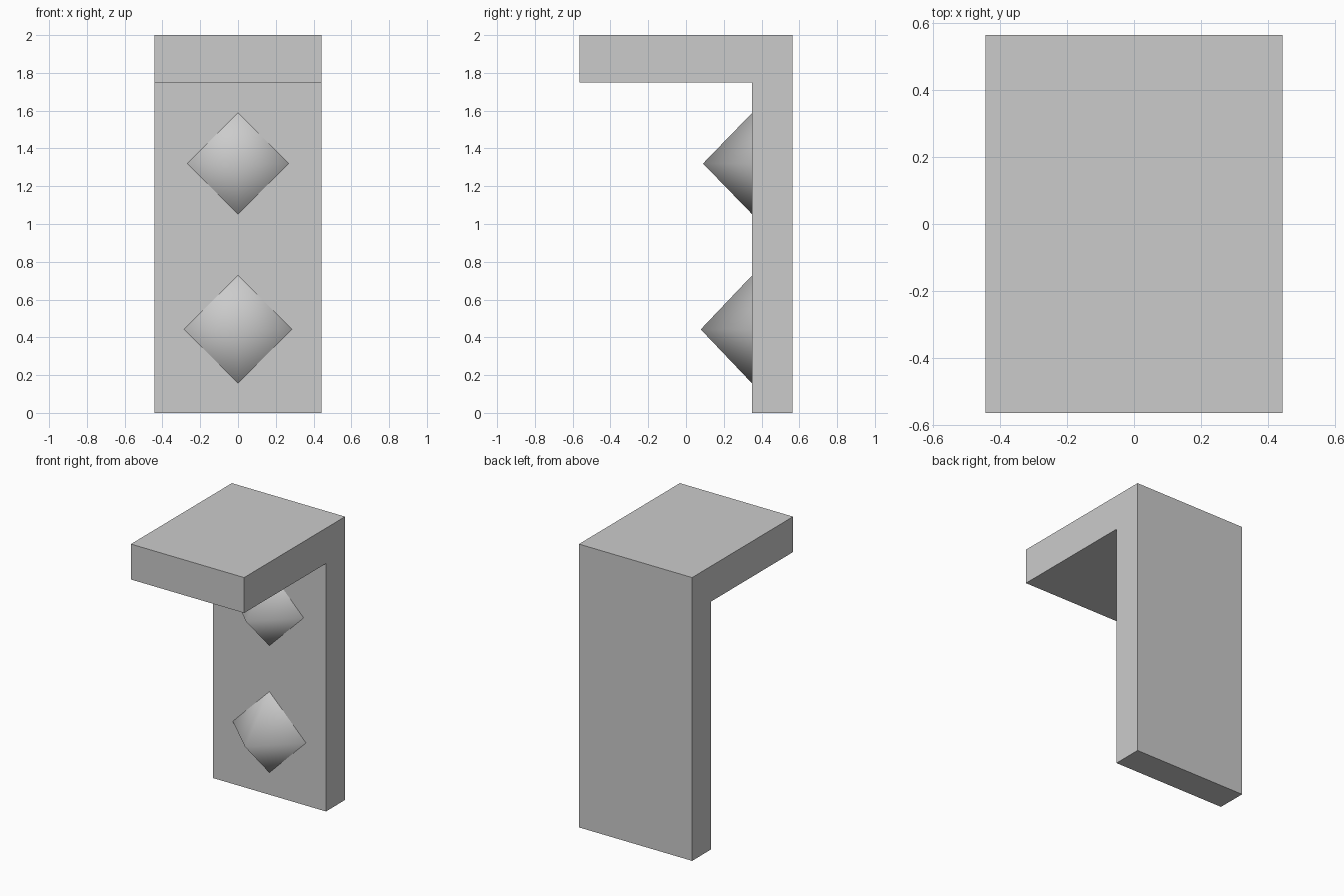
import bpy
import bmesh

cube = bpy.data.objects.get("Cube")
if cube:
    bpy.data.objects.remove(cube, do_unlink=True)

# One plain grey for everything
grey = bpy.data.materials.new("plain_grey")
grey.use_nodes = True
colour = (0.6, 0.6, 0.6, 1)
grey.diffuse_color = colour
grey.node_tree.nodes["Principled BSDF"].inputs["Base Color"].default_value = colour

HALF_WIDTH = 0.442
WALL_Y = 0.35


def finish(name, bm, smooth=False):
    mesh = bpy.data.meshes.new(name)
    for face in bm.faces:
        face.smooth = smooth
    bm.to_mesh(mesh)
    bm.free()
    mesh.materials.append(grey)
    obj = bpy.data.objects.new(name, mesh)
    bpy.context.collection.objects.link(obj)
    return obj


# Bracket: upright panel and overhanging slab from one L profile
profile = [(0.563, 0), (0.563, 2), (-0.563, 2), (-0.563, 1.75), (WALL_Y, 1.75), (WALL_Y, 0)]
bm = bmesh.new()
side = bm.faces.new([bm.verts.new((-HALF_WIDTH, y, z)) for y, z in profile])
swept = bmesh.ops.extrude_face_region(bm, geom=[side])["geom"]
bmesh.ops.translate(bm, vec=(2 * HALF_WIDTH, 0, 0),
                    verts=[v for v in swept if isinstance(v, bmesh.types.BMVert)])
bmesh.ops.recalc_face_normals(bm, faces=bm.faces)
finish("bracket", bm)


# Studs: smooth-shaded four-sided points standing out from the panel
def stud(name, z, radius, depth):
    bm = bmesh.new()
    tip = bm.verts.new((0, WALL_Y - depth, z))
    ring = [bm.verts.new((x * radius, WALL_Y, z + h * radius))
            for x, h in ((1, 0), (0, 1), (-1, 0), (0, -1))]
    for i, corner in enumerate(ring):
        bm.faces.new((tip, corner, ring[i - 1]))
    bmesh.ops.recalc_face_normals(bm, faces=bm.faces)
    if bm.faces[:][0].normal.y > 0:
        bmesh.ops.reverse_faces(bm, faces=bm.faces)
    finish(name, bm, smooth=True)


stud("upper_stud", 1.32, 0.268, 0.26)
stud("lower_stud", 0.442, 0.286, 0.272)
